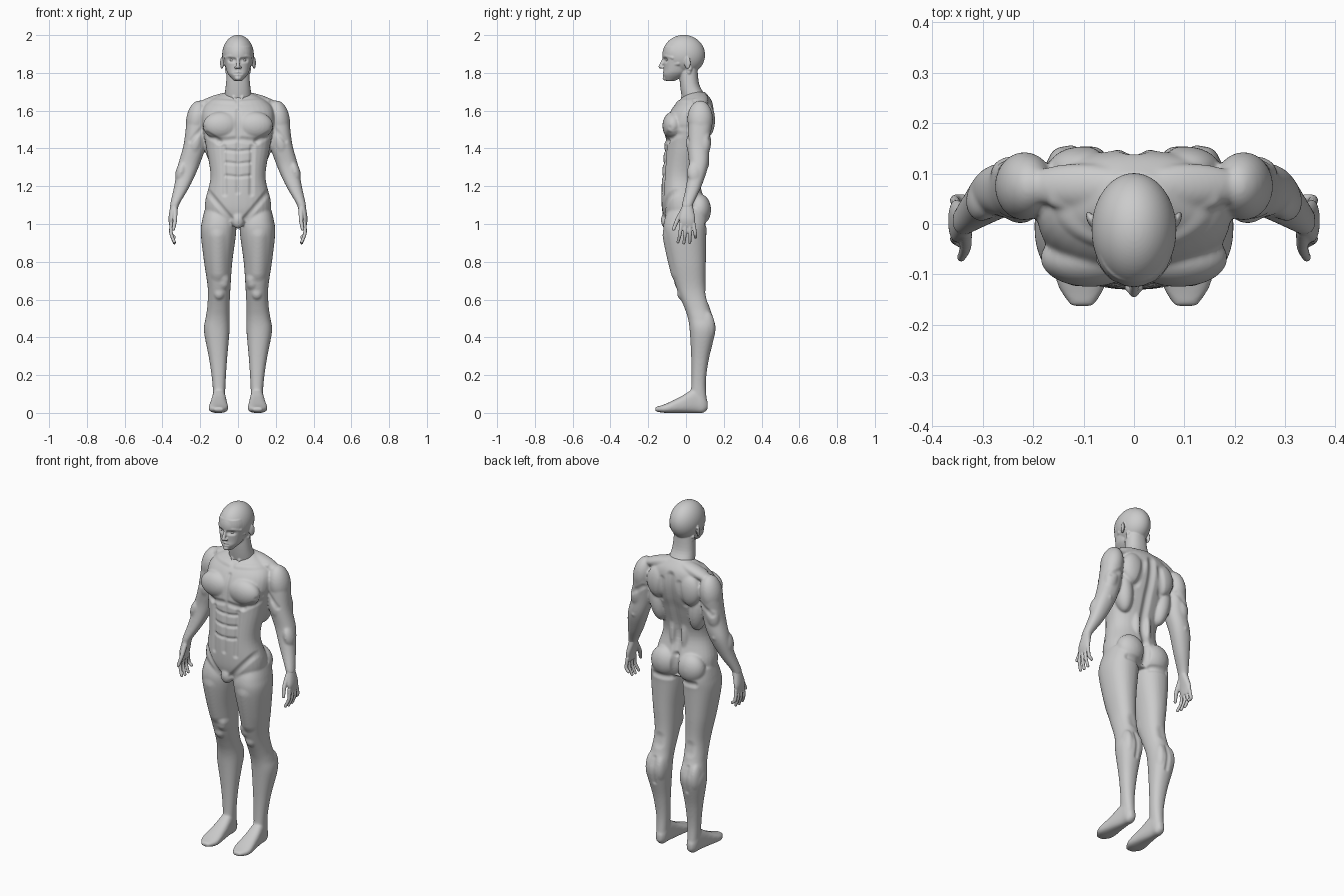
import bpy, bmesh, math
from mathutils import Matrix, Euler


def spline(rows, steps=6):
    """Catmull-Rom interpolation of section rows."""
    out = []
    for i in range(len(rows) - 1):
        a, b, c, d = (rows[max(0, min(len(rows) - 1, i + k))] for k in (-1, 0, 1, 2))
        for j in range(steps):
            t = j / steps
            out.append([0.5 * (2 * q + (r - p) * t + (2 * p - 5 * q + 4 * r - s) * t * t
                               + (3 * q - p - 3 * r + s) * t ** 3) for p, q, r, s in zip(a, b, c, d)])
    return out + [list(rows[-1])]


def loft(bm, rows, along_y=False, power=2.25, n=32):
    """Skin sections (position, x0, x1, depth0, depth1), or centred ones (position, half width, depths)."""
    sides = (1,) if len(rows[0]) == 4 else (1, -1)
    for side in sides:
        rings = []
        for row in spline(rows):
            t, x0, x1, d0, d1 = row if len(row) == 5 else (row[0], -row[1], *row[1:])
            ring = []
            for k in range(n):
                c, s = math.cos(2 * math.pi * k / n), math.sin(2 * math.pi * k / n)
                x = side * ((x0 + x1) / 2 + (x1 - x0) / 2 * math.copysign(abs(c) ** (2 / power), c))
                d = (d0 + d1) / 2 + (d1 - d0) / 2 * math.copysign(abs(s) ** (2 / power), s)
                ring.append(bm.verts.new((x, t, d) if along_y else (x, d, t)))
            rings.append(ring)
        for a, b in zip(rings, rings[1:]):
            for k in range(n):
                bm.faces.new((a[k], a[(k + 1) % n], b[(k + 1) % n], b[k]))
        bm.faces.new(rings[0])
        bm.faces.new(rings[-1])


def blob(bm, x, y, z, sx, sy, sz, tilt=0, turn=0, seg=24):
    """Ellipsoid, mirrored when off centre."""
    m = (Matrix.Translation((x, y, z)) @ Euler((0, math.radians(tilt), math.radians(turn))).to_matrix().to_4x4()
         @ Matrix.Diagonal((sx, sy, sz, 1)))
    for s in ((1, -1) if x else (1,)):
        bmesh.ops.create_uvsphere(bm, u_segments=seg, v_segments=seg * 2 // 3, radius=1,
                                  matrix=Matrix.Diagonal((s, 1, 1, 1)) @ m)


def beads(bm, *pts):
    """Tapered tube of overlapping balls through (x, y, z, radius)."""
    for x, y, z, r in spline(pts, 7):
        blob(bm, x, y, z, r, r, r, seg=12)


def bake(obj):
    me = bpy.data.meshes.new_from_object(obj.evaluated_get(bpy.context.evaluated_depsgraph_get()))
    obj.modifiers.clear()
    obj.data = me


def relax(obj, count):
    m = obj.modifiers.new("relax", 'SMOOTH')
    m.factor, m.iterations = 0.5, count


def sculpt(me, strokes, face):
    """Raise or carve along strokes (x0, z0, x1, z1, radius, amount) on front or back."""
    data = [(v, abs(v.co.x), v.co.z, v.normal.copy()) for v in me.vertices if v.normal.y * face > 0.1]
    for x0, z0, x1, z1, r, amt in strokes:
        dx, dz = x1 - x0, z1 - z0
        ll = dx * dx + dz * dz or 1e-9
        lo, hi = min(z0, z1) - r, max(z0, z1) + r
        for v, x, z, nrm in data:
            if lo < z < hi:
                t = max(0, min(1, ((x - x0) * dx + (z - z0) * dz) / ll))
                q = ((x - x0 - t * dx) ** 2 + (z - z0 - t * dz) ** 2) / (r * r)
                if q < 1:
                    v.co += nrm * (amt * (1 - q) ** 2 * min(1, 1.4 * abs(nrm.y)))


def finish(bm, name, voxel, smooth, front=(), back=(), after=2):
    bmesh.ops.recalc_face_normals(bm, faces=bm.faces)
    me = bpy.data.meshes.new(name)
    bm.to_mesh(me)
    bm.free()
    obj = bpy.data.objects.new(name, me)
    bpy.context.collection.objects.link(obj)
    rm = obj.modifiers.new("fuse", 'REMESH')
    rm.mode, rm.voxel_size = 'VOXEL', voxel
    relax(obj, smooth)
    bake(obj)
    sculpt(obj.data, front, -1)
    sculpt(obj.data, back, 1)
    relax(obj, after)
    bake(obj)
    obj.data.shade_smooth()


# Torso
body = bmesh.new()
loft(body, [(1.0, .10, -.10, .08), (1.05, .165, -.122, .10), (1.12, .174, -.13, .10),
            (1.25, .146, -.128, .07), (1.40, .168, -.116, .105), (1.48, .182, -.112, .132),
            (1.55, .192, -.103, .147), (1.61, .185, -.075, .147), (1.655, .145, -.035, .135),
            (1.70, .06, .01, .10)])
# Legs
loft(body, [(1.08, .03, .175, -.09, .10), (1.02, .012, .19, -.115, .113), (.95, .01, .197, -.118, .108),
            (.80, .03, .18, -.088, .105), (.66, .04, .16, -.05, .105), (.56, .045, .163, -.01, .125),
            (.50, .045, .172, .01, .147), (.43, .045, .18, .02, .156), (.28, .058, .152, .028, .12),
            (.15, .066, .135, .028, .105), (.03, .07, .13, .02, .115)])
# Feet
loft(body, [(.115, .085, .115, .02, .06), (.09, .07, .13, 0, .10), (.05, .066, .135, 0, .13),
            (-.03, .057, .147, 0, .085), (-.11, .053, .155, 0, .047), (-.163, .08, .125, .008, .03)],
     along_y=True, power=2.6)
# Arms
loft(body, [(1.62, .18, .235, .04, .12), (1.56, .165, .268, .015, .14), (1.42, .17, .288, .008, .125),
            (1.31, .205, .318, .015, .118), (1.20, .255, .338, 0, .082), (1.11, .308, .358, -.02, .04),
            (1.085, .315, .36, -.022, .035)])
# Muscle masses of the trunk
blob(body, .088, -.068, 1.52, .098, .057, .075)       # chest
blob(body, .11, .075, 1.655, .115, .045, .03, 17)     # neck to shoulder
blob(body, .13, .06, 1.43, .052, .06, .13, 8)         # side of back
blob(body, .10, .112, 1.55, .07, .042, .09)           # shoulder blade
blob(body, .035, .042, 1.25, .03, .042, .16)          # lower back
blob(body, .085, .07, 1.075, .083, .063, .085)        # buttock
blob(body, 0, -.103, 1.02, .035, .03, .045)           # groin
# Muscle masses of the limbs
blob(body, .217, .075, 1.555, .057, .068, .10, -10)   # shoulder cap
blob(body, .225, .037, 1.43, .036, .036, .075, -12)   # front upper arm
blob(body, .242, .098, 1.44, .04, .036, .08, -12)     # rear upper arm
blob(body, .262, .106, 1.315, .016, .017, .02)        # elbow
blob(body, .302, .045, 1.275, .028, .04, .06, -15)    # forearm
blob(body, .10, -.025, .635, .029, .022, .035)        # kneecap
for cx in (.08, .142):
    blob(body, cx, .103, .455, .033, .051, .088)      # calf

# Surface relief: abdominal rows by rule, then single creases
front = [(.01, z, .065, z + .006, .014, -.006) for z in (1.25, 1.32, 1.385)]
front += [(0, 1.60, 0, 1.17, .018, -.007), (.02, 1.447, .10, 1.437, .022, -.008),
          (.10, 1.437, .165, 1.475, .022, -.007), (.02, 1.645, .16, 1.655, .016, .005),
          (.075, 1.41, .07, 1.16, .02, -.007), (.16, 1.17, .04, 1.03, .022, -.008),
          (.11, .93, .105, .74, .05, .008), (.06, .70, .065, .68, .035, .01),
          (.185, 1.51, .25, 1.44, .018, -.005)]
back = [(0, 1.62, 0, 1.15, .032, -.012), (0, 1.13, 0, 1.01, .03, -.02),
        (.055, 1.59, .08, 1.46, .024, -.006), (.04, .995, .13, 1.0, .025, -.009),
        (.10, .63, .10, .60, .04, -.006), (.108, .52, .105, .38, .018, -.006),
        (.19, 1.50, .26, 1.45, .02, -.005)]
finish(body, "body", .0055, 9, front, back)

# Head: skull, face, neck
head = bmesh.new()
blob(head, 0, -.012, 1.895, .084, .113, .106, seg=48)
loft(head, [(1.758, .022, -.108, -.06), (1.79, .05, -.121, 0), (1.82, .063, -.118, .02),
            (1.90, .078, -.121, .06), (1.94, .07, -.115, .05)])
loft(head, [(1.60, .06, 0, .10), (1.66, .072, -.02, .112), (1.74, .064, -.032, .07), (1.85, .055, -.04, .06)])
beads(head, (0, -.116, 1.877, .008), (0, -.135, 1.833, .011))                               # nose
blob(head, .011, -.125, 1.829, .008, .01, .007)
beads(head, (.01, -.115, 1.886, .009), (.042, -.10, 1.889, .011), (.066, -.07, 1.88, .01))  # brow
beads(head, (.044, -.086, 1.842, .012), (.066, -.04, 1.85, .012))                           # cheek
for z in (1.802, 1.79):
    beads(head, (0, -.117, z, .007), (.018, -.11, z, .005))                                 # lips
blob(head, 0, -.111, 1.772, .018, .013, .013)                                               # chin
beads(head, (.058, .02, 1.82, .013), (.018, -.02, 1.655, .011))                             # neck cord
blob(head, .085, .008, 1.853, .008, .018, .033, 0, -22)                                     # ear
finish(head, "head", .0035, 4, [(.022, 1.867, .042, 1.868, .019, -.009),
                                (0, 1.796, .02, 1.796, .006, -.003)])

# Eyes
eyes = bmesh.new()
blob(eyes, .031, -.095, 1.867, .012, .012, .01)
finish(eyes, "eyes", .0025, 1, after=1)

# Hands: palm, four spread fingers, thumb
hand = bmesh.new()
loft(hand, [(1.13, .302, .35, -.013, .042), (1.10, .313, .357, -.02, .036),
            (1.03, .333, .368, -.036, .048), (.985, .341, .362, -.026, .044)])
for k, tip in enumerate((.905, .90, .903, .93)):
    y = -.026 + .0222 * k
    beads(hand, (.352, y, 1.0, .0105), (.354, y * 1.2, .95, .010), (.337, y * 1.4 - .006, tip, .0085))
beads(hand, (.334, -.015, 1.075, .014), (.334, -.046, 1.02, .012), (.342, -.066, .972, .009))
finish(hand, "hands", .0035, 2, after=1)
